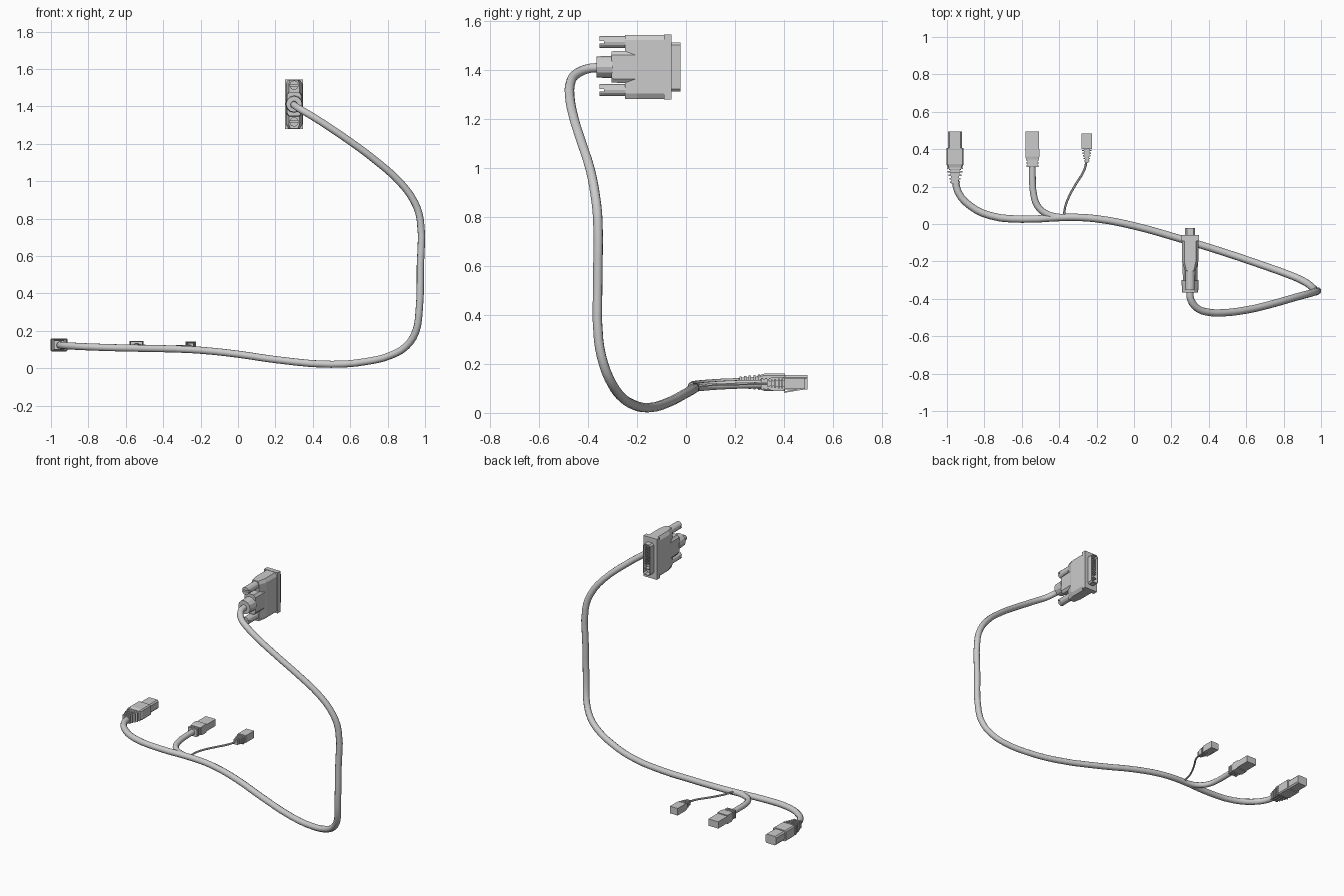
import bpy, bmesh, math

if "Cube" in bpy.data.objects:
    bpy.data.objects.remove(bpy.data.objects["Cube"])

SQUARE = [(-1, -1), (1, -1), (1, 1), (-1, 1)]


def chamfered(cx, cz):
    return [(-1, -1 + cz), (-1 + cx, -1), (1 - cx, -1), (1, -1 + cz),
            (1, 1 - cz), (1 - cx, 1), (-1 + cx, 1), (-1, 1 - cz)]


def arc(a0, a1, n):
    return [(math.cos(math.radians(a0 + (a1 - a0) * i / n)),
             math.sin(math.radians(a0 + (a1 - a0) * i / n))) for i in range(n)]


def add_loft(bm, shape, cx, cz, sections):
    """Skin a unit x/z shape along y; sections are (y, half width, half height[, z shift])."""
    rings = []
    for y, w, h, *dz in sections:
        z0 = cz + (dz[0] if dz else 0)
        rings.append([bm.verts.new((cx + w * px, y, z0 + h * pz)) for px, pz in shape])
    n = len(shape)
    for a, b in zip(rings, rings[1:]):
        for i in range(n):
            bm.faces.new((a[i], a[(i + 1) % n], b[(i + 1) % n], b[i]))
    bm.faces.new(rings[0])
    bm.faces.new(rings[-1])


def part(name, pieces):
    bm = bmesh.new()
    for piece in pieces:
        add_loft(bm, *piece)
    bmesh.ops.recalc_face_normals(bm, faces=bm.faces)
    me = bpy.data.meshes.new(name)
    bm.to_mesh(me)
    bm.free()
    ob = bpy.data.objects.new(name, me)
    bpy.context.collection.objects.link(ob)
    return ob


def cable(name, pts, radius, res=3):
    cu = bpy.data.curves.new(name, 'CURVE')
    cu.dimensions = '3D'
    cu.resolution_u = 3
    cu.bevel_depth = radius
    cu.bevel_resolution = res
    cu.use_fill_caps = True
    sp = cu.splines.new('BEZIER')
    sp.bezier_points.add(len(pts) - 1)
    for bp, p in zip(sp.bezier_points, pts):
        bp.co = p
        bp.handle_left_type = bp.handle_right_type = 'AUTO'
    ob = bpy.data.objects.new(name, cu)
    bpy.context.collection.objects.link(ob)
    bpy.ops.object.select_all(action='DESELECT')
    ob.select_set(True)
    bpy.context.view_layer.objects.active = ob
    bpy.ops.object.convert(target='MESH')
    bpy.ops.object.shade_smooth_by_angle(angle=math.radians(50))


# Main cable, from the video plug down and along to the left plug
cable("main_cable", [
    (.30, -.35, 1.41), (.302, -.40, 1.405), (.34, -.452, 1.38), (.40, -.472, 1.345),
    (.47, -.475, 1.30), (.60, -.46, 1.212), (.73, -.43, 1.115), (.87, -.39, .99),
    (.945, -.37, .885), (.975, -.36, .79), (.975, -.36, .55), (.968, -.357, .30),
    (.95, -.335, .195), (.90, -.302, .118), (.82, -.268, .07), (.70, -.225, .038),
    (.50, -.157, .021), (.20, -.065, .046), (0, -.01, .075), (-.20, .028, .096),
    (-.35, .036, .103), (-.60, .026, .108), (-.77, .045, .113), (-.88, .10, .118),
    (-.94, .17, .122), (-.957, .25, .124)], .0195)

# Branch cables
cable("middle_branch_cable", [
    (-.33, .034, .103), (-.40, .037, .104), (-.465, .053, .106), (-.515, .095, .110),
    (-.537, .16, .114), (-.543, .24, .117), (-.543, .33, .118)], .018)
cable("thin_branch_wire", [
    (-.372, .035, .105), (-.372, .07, .112), (-.355, .13, .116), (-.31, .215, .118),
    (-.265, .29, .12), (-.252, .35, .12)], .006, 1)

# Left plug with ribbed strain relief
X, Z = -.957, .125
part("left_plug_body", [(chamfered(.15, .2), X, Z, [
    (.29, .032, .026), (.32, .046, .035), (.405, .046, .035)])])
part("left_plug_tip", [(chamfered(.2, .3), X, Z, [(.40, .038, .029), (.495, .038, .029)])])
ribs = [(SQUARE, X, Z, [(.215, .018, .018), (.31, .028, .024)])]
for i in range(5):
    w, y = .026 + .0045 * i, .218 + .019 * i
    ribs.append((SQUARE, X, Z, [(y, w, .024 + .002 * i), (y + .009, w, .024 + .002 * i)]))
part("left_strain_relief", ribs)

# Middle plug
X, Z = -.543, .118
part("middle_plug_body", [(SQUARE, X, Z, [
    (.345, .034, .025), (.36, .037, .028), (.40, .037, .028)])])
part("middle_plug_tip", [(SQUARE, X, Z, [(.395, .036, .022), (.495, .036, .022)])])
ribs = [(SQUARE, X, Z, [(.31, .026, .020), (.35, .026, .020)])]
for i in range(3):
    ribs.append((SQUARE, X, Z, [(.306 + .016 * i, .032, .025), (.315 + .016 * i, .032, .025)]))
part("middle_strain_relief", ribs)

# Small plug with a latch underneath
X, Z = -.252, .12
part("small_plug_body", [(SQUARE, X, Z, [(.402, .028, .023), (.485, .028, .023)])])
part("small_plug_latch", [(SQUARE, X, Z, [(.40, .010, .003, -.035), (.48, .010, .003, -.022)])])
ribs = [(SQUARE, X, Z, [(.33, .009, .009), (.405, .016, .015)])]
for i in range(5):
    w, y = .014 + .003 * i, .333 + .014 * i
    ribs.append((SQUARE, X, Z, [(y, w, .015 + .0015 * i), (y + .007, w, .015 + .0015 * i)]))
part("small_strain_relief", ribs)

# Video plug housing
X, Z = .30, 1.412
part("video_plug_housing", [(chamfered(.3, .16), X, Z, [
    (-.25, .028, .130), (-.20, .044, .130), (-.085, .044, .130)])])
part("video_plug_flange", [(SQUARE, X, Z, [(-.09, .048, .132), (-.06, .048, .132)])])
part("video_plug_shoulder", [(chamfered(.3, .25), X, Z, [
    (-.305, .038, .064), (-.20, .042, .066)])])
part("video_plug_neck", [(arc(0, 360, 12), X, Z, [(-.365, .043, .043), (-.30, .046, .046)])])

# Hollow metal shell with contacts inside
part("video_plug_shell", [(chamfered(.35, .1), X, Z, [
    (-.07, .026, .10), (-.022, .026, .10), (-.022, .022, .096), (-.056, .022, .096)])])
pins = []
for col in (-1, 0, 1):
    for row in range(8):
        pins.append((SQUARE, X + .012 * col, Z - .03 + .015 * row,
                     [(-.058, .003, .003), (-.03, .003, .003)]))
pins.append((SQUARE, X, Z - .062, [(-.058, .015, .003), (-.028, .015, .003)]))
part("video_plug_contacts", pins)

# Thumbscrews with slotted heads
for name, z in (("upper_thumbscrew", Z + .101), ("lower_thumbscrew", Z - .095)):
    pieces = [(arc(0, 360, 12), X, z, [(-.335, .0245, .0245), (-.24, .0245, .0245)])]
    for start in (10, 190):
        pieces.append((arc(start, start + 180, 9), X, z,
                       [(-.353, .0245, .0245), (-.335, .0245, .0245)]))
    part(name, pieces)
